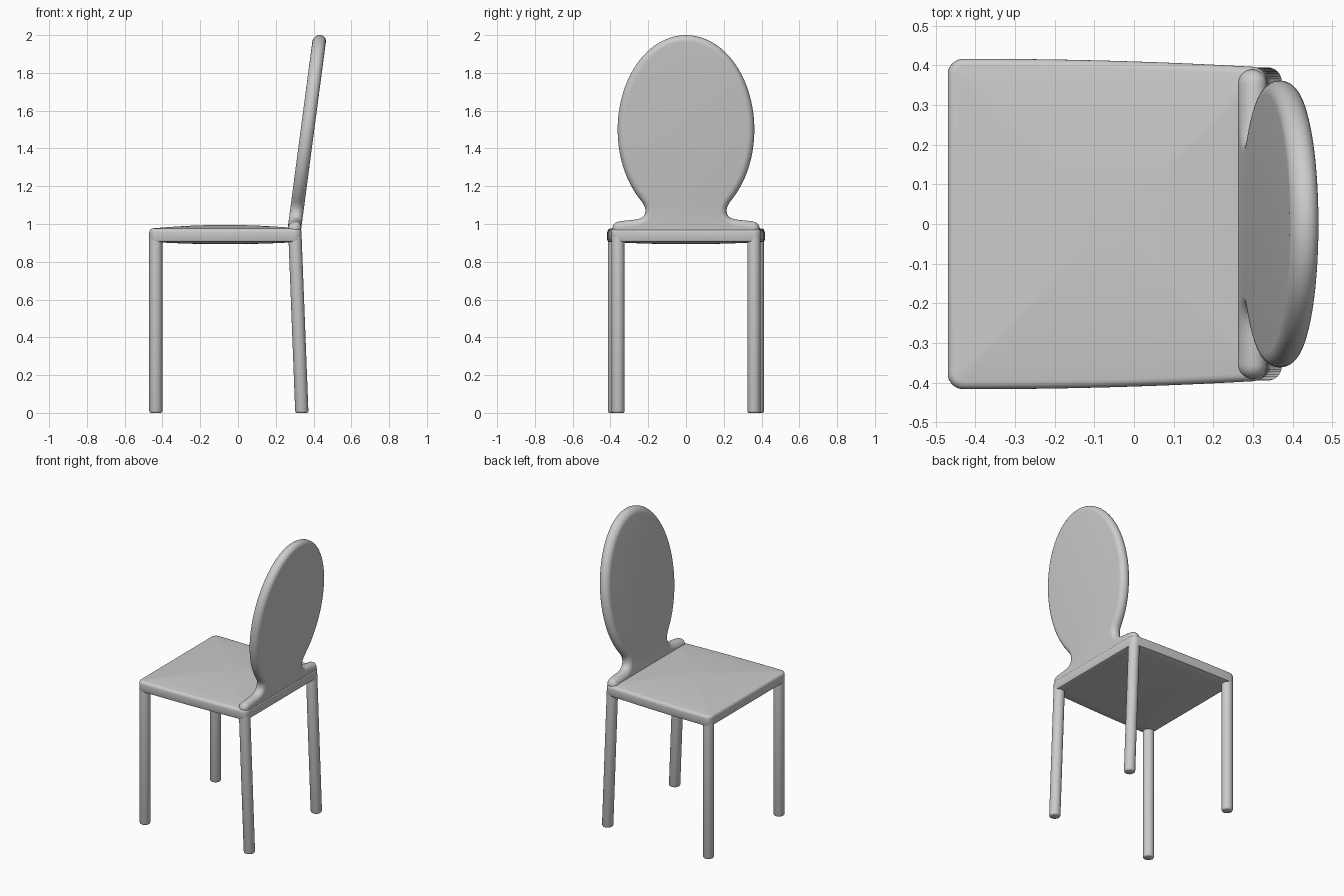
import bpy, bmesh, math
from mathutils import Vector
from mathutils.geometry import interpolate_bezier

if "Cube" in bpy.data.objects:
    bpy.data.objects.remove(bpy.data.objects["Cube"])


def loft(name, rings, angle=35):
    """Bridge equal-length rings of 3D points and cap both ends."""
    bm = bmesh.new()
    loops = [[bm.verts.new(p) for p in ring] for ring in rings]
    n = len(loops[0])
    for a, b in zip(loops, loops[1:]):
        for i in range(n):
            j = (i + 1) % n
            bm.faces.new((a[i], a[j], b[j], b[i]))
    bm.faces.new(loops[0][::-1])
    bm.faces.new(loops[-1])
    bmesh.ops.recalc_face_normals(bm, faces=bm.faces)
    mesh = bpy.data.meshes.new(name)
    bm.to_mesh(mesh)
    bm.free()
    obj = bpy.data.objects.new(name, mesh)
    bpy.context.collection.objects.link(obj)
    bpy.ops.object.select_all(action='DESELECT')
    obj.select_set(True)
    bpy.context.view_layer.objects.active = obj
    bpy.ops.object.shade_smooth_by_angle(angle=math.radians(angle))
    return obj


def bez(a, b, c, d, n=8):
    pts = interpolate_bezier(*[Vector((*p, 0)) for p in (a, b, c, d)], n)
    return [p.to_2d() for p in pts[1:]]


def arc(cx, cy, r, a0, a1, n=8):
    return [Vector((cx + r * math.cos(t), cy + r * math.sin(t)))
            for t in (math.radians(a0 + (a1 - a0) * i / n) for i in range(n + 1))]


def inset(pts, d):
    """Move a clockwise outline inwards by d."""
    out = []
    for i, p in enumerate(pts):
        t = ((p - pts[i - 1]).normalized()
             + (pts[(i + 1) % len(pts)] - p).normalized()).normalized()
        out.append(p + Vector((t.y, -t.x)) * d)
    return out


# Seat: tapered outline, rounded edges, gently domed top and bottom
half = arc(-0.43, 0.377, 0.04, 180, 90)
half += bez((-0.43, 0.417), (-0.15, 0.417), (0.08, 0.409), (0.297, 0.397), 12)
half += arc(0.297, 0.357, 0.04, 90, 0)[1:]
seat_line = half + [Vector((p.x, -p.y)) for p in reversed(half)]
mid = Vector((-0.067, 0))


def seat_ring(d, z, s=1.0):
    return [(*(mid + (p - mid) * s), z) for p in inset(seat_line, d)]


scales = [0.12, 0.3, 0.5, 0.7, 0.85]
rings = [seat_ring(0.012, 0.905 - 0.012 * (1 - s * s), s) for s in scales]
rings += [seat_ring(0.012, 0.905), seat_ring(0.004, 0.908), seat_ring(0, 0.916)]
for i in range(6):
    t = math.radians(90 * i / 5)
    rings.append(seat_ring(0.02 * (1 - math.cos(t)), 0.957 + 0.02 * math.sin(t)))
rings += [seat_ring(0.02, 0.977 + 0.018 * (1 - s * s), s) for s in reversed(scales)]
loft("seat", rings)

# Backrest: oval slab flowing through a neck into a wide foot, fully rounded rim
t_end = math.acos(-0.74)
half = [Vector((0.362 * math.sin(t), 1.5 + 0.5 * math.cos(t)))
        for t in (t_end * i / 36 for i in range(37))]
half += bez((0.2436, 1.13), (0.226, 1.108), (0.215, 1.092), (0.215, 1.07))
half += bez((0.215, 1.07), (0.215, 1.04), (0.235, 1.028), (0.27, 1.023))
half += bez((0.27, 1.023), (0.3, 1.019), (0.33, 1.018), (0.352, 1.013), 5)
half += arc(0.352, 0.975, 0.038, 80, 0)
half += arc(0.352, 0.957, 0.038, 0, -90)
back_line = half + [Vector((-p.x, p.y)) for p in reversed(half[1:])]
R = 0.036
rings = []
for i in range(17):
    a = math.radians(-90 + 180 * i / 16)
    rings.append([(0.302 + 0.132 * (p.y - 1.0) + R * math.sin(a), p.x, p.y)
                  for p in inset(back_line, R * (1 - math.cos(a)))])
loft("backrest", rings)

# Legs: round posts with softened feet, rear pair splayed backwards
for kind, x0, x1, y in (("front_leg", -0.435, -0.435, 0.379),
                        ("rear_leg", 0.338, 0.302, 0.36)):
    for side, sign in (("left", 1), ("right", -1)):
        rings = []
        for z, r in ((0, 0.027), (0.003, 0.032), (0.01, 0.035), (0.93, 0.035)):
            cx = x0 + (x1 - x0) * z / 0.93
            rings.append([(cx + r * math.cos(k * math.tau / 32),
                           sign * y + r * math.sin(k * math.tau / 32), z)
                          for k in range(32)])
        loft(f"{kind}_{side}", rings, 50)
